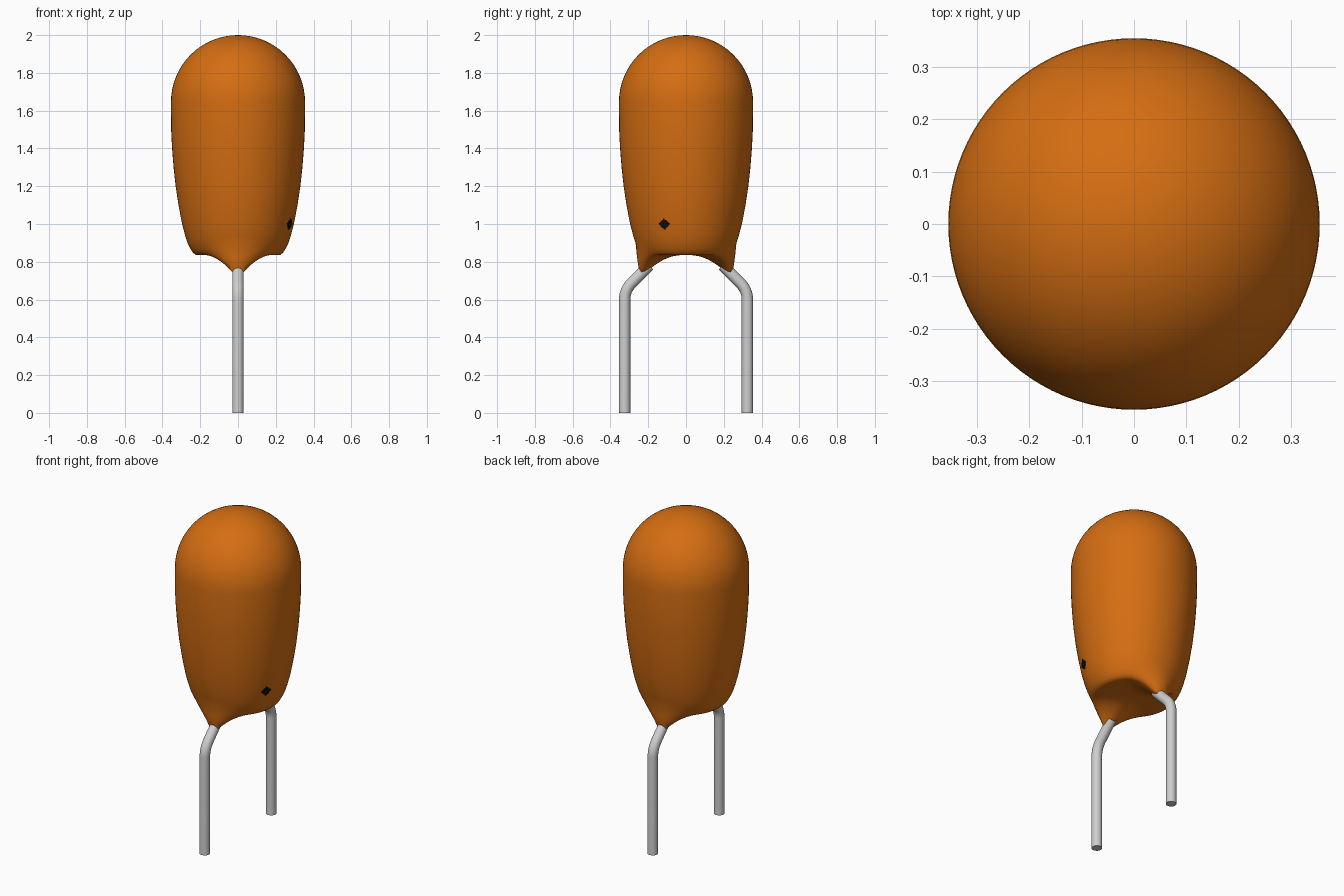
import bpy, bmesh, math
from mathutils import Vector, Matrix

cube = bpy.data.objects.get("Cube")
if cube:
    bpy.data.objects.remove(cube, do_unlink=True)


def material(name, rgb, rough=0.5):
    m = bpy.data.materials.new(name)
    m.diffuse_color = (*rgb, 1)
    m.use_nodes = True
    bsdf = next(n for n in m.node_tree.nodes if n.type == 'BSDF_PRINCIPLED')
    bsdf.inputs["Base Color"].default_value = (*rgb, 1)
    bsdf.inputs["Roughness"].default_value = rough
    return m


orange = material("orange coating", (0.66, 0.155, 0.006))
silver = material("silver wire", (0.62, 0.62, 0.62))
black = material("black mark", (0.005, 0.005, 0.005))


def finish(bm, name, mat, angle=40):
    bmesh.ops.recalc_face_normals(bm, faces=bm.faces)
    me = bpy.data.meshes.new(name)
    bm.to_mesh(me)
    bm.free()
    ob = bpy.data.objects.new(name, me)
    bpy.context.collection.objects.link(ob)
    me.materials.append(mat)
    smooth(ob, angle)
    return ob


def smooth(ob, angle):
    bpy.ops.object.select_all(action='DESELECT')
    ob.select_set(True)
    bpy.context.view_layer.objects.active = ob
    bpy.ops.object.shade_smooth_by_angle(angle=math.radians(angle))


# Dipped body: lathe profile, pulled down into a skirt around each wire
R, DOME_Z, SEG = 0.355, 1.645, 96
profile = [(R * math.sin(a), DOME_Z + R * math.cos(a))
           for a in (math.radians(90 * i / 16) for i in range(1, 17))]
profile += [(0.354, 1.5), (0.349, 1.4), (0.341, 1.3), (0.33, 1.2), (0.315, 1.1),
            (0.296, 1.0), (0.28, 0.94), (0.267, 0.9), (0.252, 0.87), (0.24, 0.85),
            (0.225, 0.837), (0.212, 0.835), (0.2, 0.835), (0.185, 0.835),
            (0.165, 0.835), (0.14, 0.835), (0.11, 0.835), (0.075, 0.835), (0.035, 0.835)]


def skirt(x, y, z):
    d = math.hypot(x, abs(y) - 0.228)
    pull = min(1, max(0, (0.2 - d) / 0.175)) ** 2
    pull *= min(1, max(0, (0.9 - z) / 0.063))
    return (x, y + math.copysign(0.015 * pull, y) * min(1, abs(y) / 0.1), z - 0.097 * pull)


bm = bmesh.new()
rings = [[bm.verts.new(skirt(r * math.cos(t), r * math.sin(t), z))
          for t in (2 * math.pi * k / SEG for k in range(SEG))] for r, z in profile]
top = bm.verts.new((0, 0, 2))
bottom = bm.verts.new((0, 0, 0.835))
for k in range(SEG):
    n = (k + 1) % SEG
    bm.faces.new((top, rings[0][k], rings[0][n]))
    bm.faces.new((bottom, rings[-1][n], rings[-1][k]))
    for a, b in zip(rings, rings[1:]):
        bm.faces.new((a[k], b[k], b[n], a[n]))
finish(bm, "body", orange, 60)

# Wires: straight leg, rounded bend, then a slant into the skirt
for side, name in ((-1, "front_wire"), (1, "back_wire")):
    path = [(0.325, 0), (0.325, 0.6)]
    path += [(0.205 + 0.12 * math.cos(a), 0.6 + 0.12 * math.sin(a))
             for a in (math.radians(d) for d in (8, 16, 24, 32, 40, 45))]
    path += [(0.195, 0.78)]
    cu = bpy.data.curves.new(name, 'CURVE')
    cu.dimensions = '3D'
    cu.bevel_depth = 0.03
    cu.bevel_resolution = 6
    cu.use_fill_caps = True
    sp = cu.splines.new('POLY')
    sp.points.add(len(path) - 1)
    for p, (y, z) in zip(sp.points, path):
        p.co = (0, side * y, z, 1)
    cu.materials.append(silver)
    ob = bpy.data.objects.new(name, cu)
    bpy.context.collection.objects.link(ob)
    bpy.ops.object.select_all(action='DESELECT')
    ob.select_set(True)
    bpy.context.view_layer.objects.active = ob
    bpy.ops.object.convert(target='MESH')
    smooth(bpy.context.object, 40)

# Small polarity dot with a fine cross, lying on the side wall
out = Vector((0.274, -0.115, -0.055)).normalized()
place = Matrix.Translation((0.2735, -0.115, 1.0)) @ out.to_track_quat('Z', 'Y').to_matrix().to_4x4()
bm = bmesh.new()
bmesh.ops.create_cone(bm, cap_ends=True, segments=20, radius1=0.023, radius2=0.023,
                      depth=0.008, matrix=place)
for size in ((0.06, 0.008, 0.007), (0.008, 0.06, 0.007)):
    bmesh.ops.create_cube(bm, size=1, matrix=place @ Matrix.Diagonal((*size, 1)))
finish(bm, "polarity_mark", black, 30)
